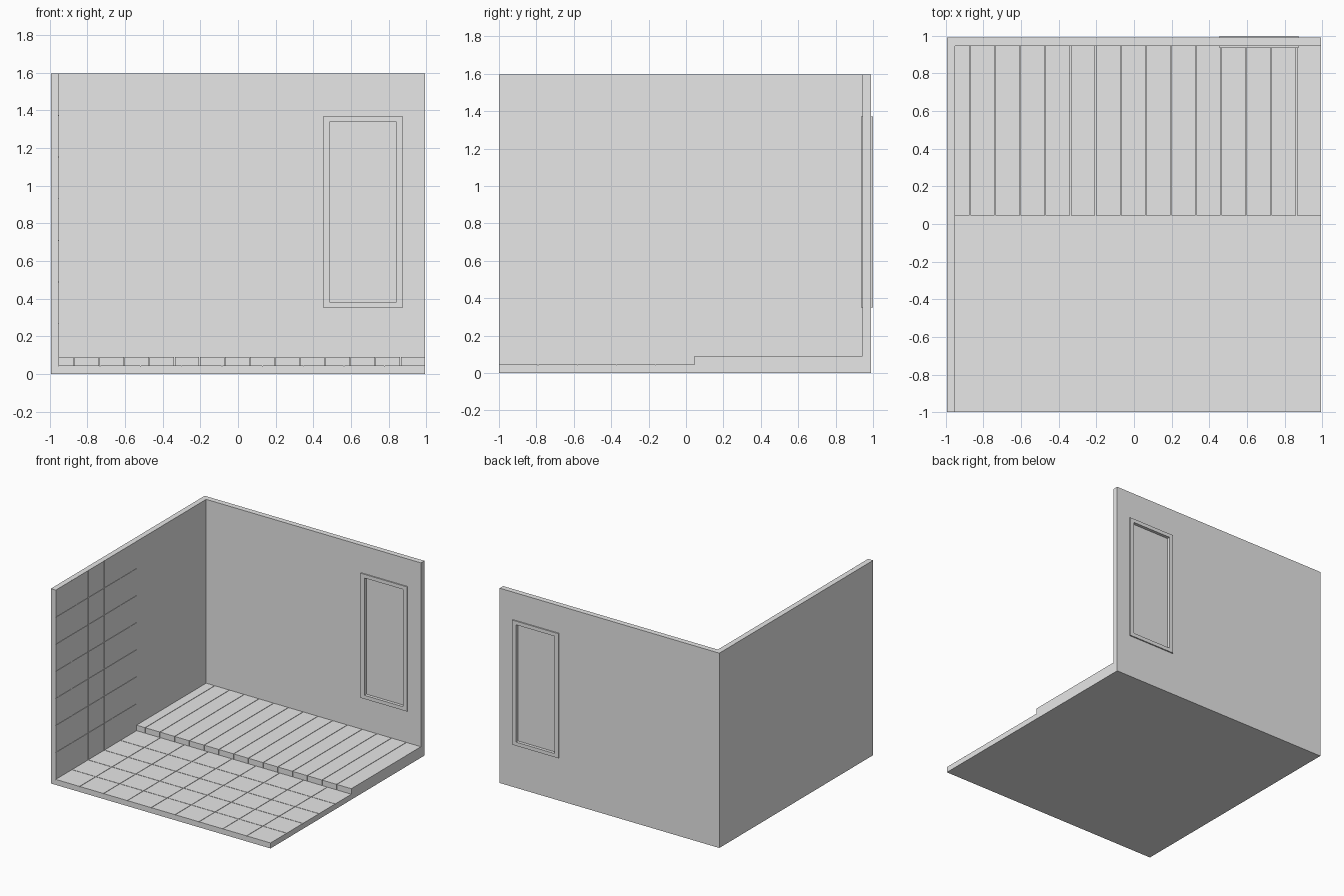
import bpy
import bmesh

old = bpy.data.objects.get("Cube")
if old:
    bpy.data.objects.remove(old, do_unlink=True)

grey = bpy.data.materials.new("plain grey")
grey.use_nodes = True
GREY = (0.8, 0.8, 0.8, 1)
grey.diffuse_color = GREY
grey.node_tree.nodes["Principled BSDF"].inputs["Base Color"].default_value = GREY


def finish(name, bm):
    bmesh.ops.recalc_face_normals(bm, faces=bm.faces)
    mesh = bpy.data.meshes.new(name)
    bm.to_mesh(mesh)
    bm.free()
    mesh.materials.append(grey)
    obj = bpy.data.objects.new(name, mesh)
    bpy.context.collection.objects.link(obj)
    return obj


def add_box(bm, lo, hi):
    verts = bmesh.ops.create_cube(bm, size=1)["verts"]
    for v in verts:
        v.co = [lo[i] if v.co[i] < 0 else hi[i] for i in range(3)]


def box(name, lo, hi):
    bm = bmesh.new()
    add_box(bm, lo, hi)
    return finish(name, bm)


def ring(name, outer, inner, y0, y1):
    """Upright rectangular panel with a rectangular opening; rects are x0, x1, z0, z1."""
    bm = bmesh.new()

    def loop(rect, y):
        x0, x1, z0, z1 = rect
        return [bm.verts.new((x, y, z)) for x, z in ((x0, z0), (x1, z0), (x1, z1), (x0, z1))]

    loops = [loop(outer, y0), loop(outer, y1), loop(inner, y1), loop(inner, y0)]
    for a, b in zip(loops, loops[1:] + loops[:1]):
        for i in range(4):
            j = (i + 1) % 4
            bm.faces.new((a[i], a[j], b[j], b[i]))
    return finish(name, bm)


# Main room dimensions
X, FRONT, BACK, TOP = 0.995, -1.0, 0.99, 1.595
T = 0.045            # slab and wall thickness
WALL_X, WALL_Y = -X + T, BACK - T
STEP_Y = 0.045       # front edge of the raised deck
GAP, TILE = 0.004, 0.003

# Slab and walls
box("floor_slab", (-X, FRONT, 0), (X, BACK, T - TILE))
box("side_wall", (-X, FRONT, T - TILE), (WALL_X - TILE, BACK, TOP))
box("side_wall_lining", (WALL_X - TILE, STEP_Y, T - TILE), (WALL_X, WALL_Y, TOP))
opening = (0.49, 0.84, 0.38, 1.34)
ring("back_wall", (WALL_X - TILE, X, T - TILE, TOP), opening, WALL_Y, BACK)

# Window frame and pane
ring("window_frame", (0.455, 0.875, 0.35, 1.37), opening, 0.935, 1.0)
box("window_pane", (0.49, 0.96, 0.38), (0.84, 0.975, 1.34))


def cells(start, end, count):
    """Evenly spaced intervals with a joint between neighbours."""
    step = (end - start) / count
    for i in range(count):
        yield (start + i * step + (GAP / 2 if i else 0),
               start + (i + 1) * step - (GAP / 2 if i < count - 1 else 0))


# Floor tiles
bm = bmesh.new()
for x0, x1 in cells(WALL_X, X, 9):
    for y0, y1 in cells(FRONT, STEP_Y, 5):
        add_box(bm, (x0, y0, T - TILE), (x1, y1, T))
finish("floor_tiles", bm)

# Wall tiles
bm = bmesh.new()
for y0, y1 in cells(FRONT, STEP_Y, 5):
    for z0, z1 in cells(T, TOP, 7):
        add_box(bm, (WALL_X - TILE, y0, z0), (WALL_X, y1, z1))
finish("wall_tiles", bm)

# Raised deck planks, laid from the open side towards the wall
bm = bmesh.new()
PLANK = 0.1335
right = X
while right > WALL_X:
    left = max(right - PLANK, WALL_X)
    add_box(bm, (left + (GAP if left > WALL_X else 0), STEP_Y, T - TILE),
            (right, WALL_Y, T * 2))
    right -= PLANK
finish("deck_planks", bm)
